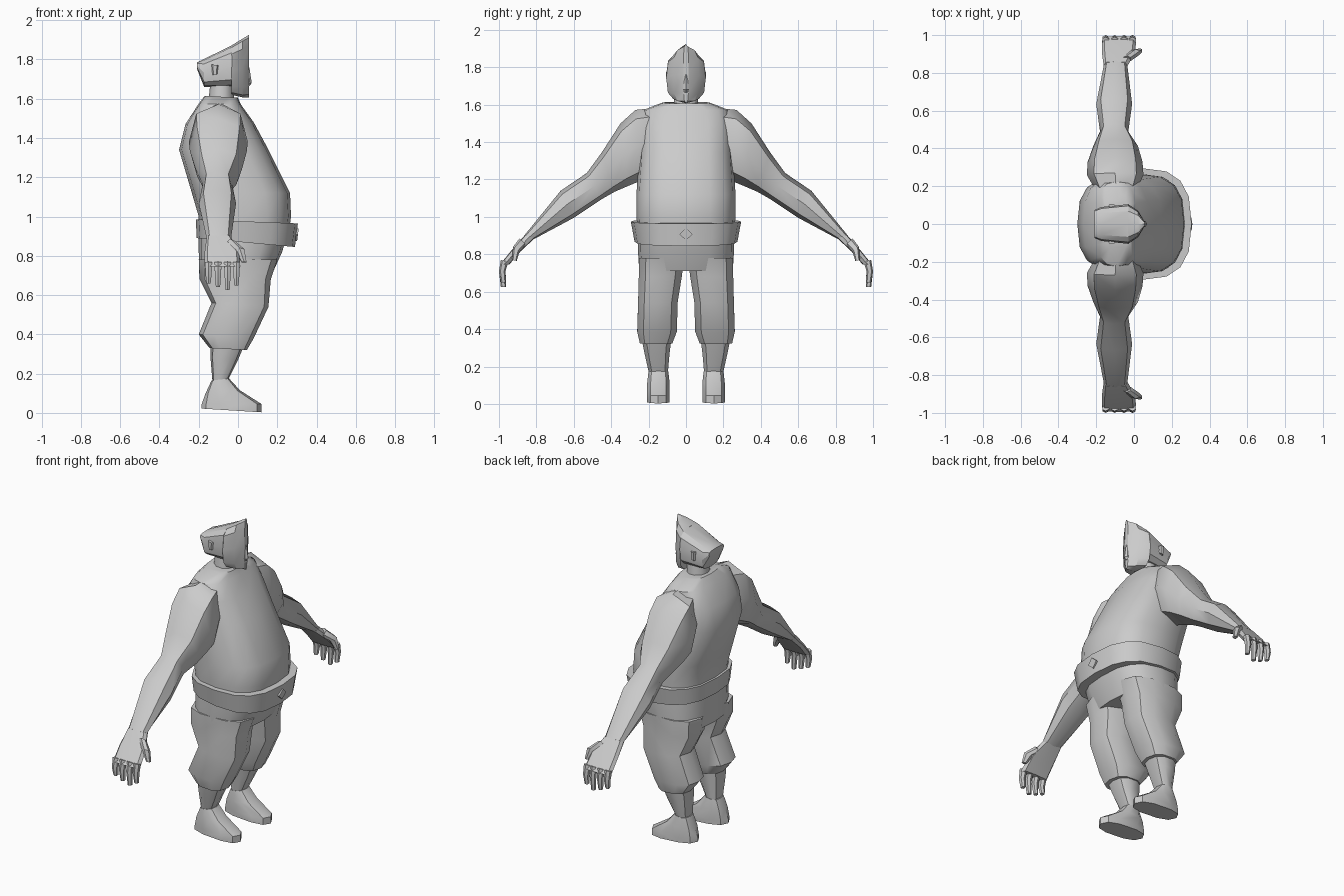
import bpy, bmesh
from math import cos, sin, pi, radians
from mathutils import Vector

cube = bpy.data.objects.get("Cube")
if cube:
    bpy.data.objects.remove(cube, do_unlink=True)

grey = bpy.data.materials.new("plain grey")
grey.use_nodes = True
COLOUR = (0.6, 0.6, 0.6, 1)
grey.diffuse_color = COLOUR
grey.node_tree.nodes["Principled BSDF"].inputs["Base Color"].default_value = COLOUR


def squash(t, power):
    """Signed power, which makes an ellipse boxier as power grows."""
    return (1 if t >= 0 else -1) * abs(t) ** (2 / power)


def ring(p, q, side, n, power):
    """Rounded cross-section from p to q, reaching side to either hand."""
    p, q, side = Vector(p), Vector(q), Vector(side)
    mid, half = (p + q) / 2, (p - q) / 2
    points = []
    for i in range(n):
        a = 2 * pi * i / n
        points.append(mid + half * squash(cos(a), power) + side * squash(sin(a), power))
    return points


def loft(name, rings, mirror=False, angle=38):
    """Skin a row of rings into one closed solid."""
    bm = bmesh.new()
    rows = [[bm.verts.new(p) for p in r] for r in rings]
    n = len(rows[0])
    for a, b in zip(rows, rows[1:]):
        for i in range(n):
            j = (i + 1) % n
            bm.faces.new((a[i], a[j], b[j], b[i]))
    bm.faces.new(rows[0])
    bm.faces.new(rows[-1])
    bmesh.ops.recalc_face_normals(bm, faces=bm.faces)
    mesh = bpy.data.meshes.new(name)
    bm.to_mesh(mesh)
    bm.free()
    mesh.materials.append(grey)
    for face in mesh.polygons:
        face.use_smooth = True
    mesh.set_sharp_from_angle(angle=radians(angle))
    ob = bpy.data.objects.new(name, mesh)
    bpy.context.collection.objects.link(ob)
    if mirror:
        mod = ob.modifiers.new("Mirror", 'MIRROR')
        mod.use_axis = (False, True, False)
        mod.use_mirror_merge = False
    return ob


def trunk(name, rows, n=16, power=2.7):
    """Central part: rows of front x, front z, back x, back z, half width."""
    return loft(name, [ring((xf, 0, zf), (xb, 0, zb), (0, w, 0), n, power)
                       for xf, zf, xb, zb, w in rows])


def leg_part(name, rows, n=10, power=2.6):
    """Paired part: rows of front x, z, back x, z, inner y, outer y."""
    return loft(name, [ring((xf, (a + b) / 2, zf), (xb, (a + b) / 2, zb),
                            (0, (b - a) / 2, 0), n, power)
                       for xf, zf, xb, zb, a, b in rows], True)


def arm_part(name, rows, n=8, power=2.4):
    """Paired part: rows of top y, z, bottom y, z, back x, front x."""
    return loft(name, [ring(((a + b) / 2, yt, zt), ((a + b) / 2, yb, zb),
                            ((b - a) / 2, 0, 0), n, power)
                       for yt, zt, yb, zb, a, b in rows], True)


# Body in its sleeveless vest
trunk("vest", [
    (.255, .88, -.205, .90, .255),
    (.27, 1.0, -.20, 1.0, .265),
    (.265, 1.12, -.235, 1.12, .265),
    (.15, 1.35, -.30, 1.34, .25),
    (.08, 1.48, -.268, 1.47, .245),
    (.015, 1.57, -.20, 1.575, .225),
    (0, 1.605, -.17, 1.615, .13)])

# Belt, dipping at the front, with its buckle plate
trunk("belt", [
    (.29, .845, -.21, .89, .275),
    (.305, .965, -.215, .985, .295)])
loft("buckle", [ring((x + .001, 0, .875), (x + .009, 0, .94), (0, .035, 0), 4, 2)
                for x in (.29, .3)], angle=20)

# Baggy trousers
trunk("trouser_seat", [
    (.245, .89, -.20, .92, .257),
    (.225, .82, -.20, .82, .257),
    (.175, .71, -.198, .71, .25)])
leg_part("trouser_legs", [
    (.20, .78, -.20, .78, .005, .257),
    (.167, .68, -.195, .68, .018, .257),
    (.155, .54, -.135, .56, .04, .26),
    (.08, .38, -.20, .40, .045, .265),
    (.045, .32, -.145, .33, .07, .25)])
leg_part("shins", [
    (.03, .34, -.14, .36, .075, .24),
    (0, .27, -.14, .28, .085, .225),
    (-.05, .17, -.13, .16, .095, .2)])
leg_part("shoes", [
    (-.045, .175, -.135, .165, .092, .203),
    (.01, .115, -.165, .10, .085, .21),
    (.12, .045, -.185, .045, .085, .212),
    (.12, .003, -.185, .022, .085, .212)])

# Arms from shoulder to wrist
arm_part("arms", [
    (.19, 1.58, .19, 1.22, -.21, .02),
    (.27, 1.572, .25, 1.19, -.25, .05),
    (.35, 1.50, .31, 1.165, -.245, .045),
    (.45, 1.345, .38, 1.135, -.215, .02),
    (.53, 1.235, .45, 1.095, -.18, -.03),
    (.67, 1.14, .60, .995, -.20, -.01),
    (.865, .90, .815, .88, -.16, -.035)])

# Hands: palm, four fingers and thumb
arm_part("palms", [
    (.86, .905, .81, .885, -.16, -.035),
    (.93, .825, .885, .815, -.17, .005),
    (.995, .745, .945, .745, -.17, .012)], power=4)
FINGERS = [(-.15, .66), (-.102, .64), (-.053, .625), (-.008, .65)]
for i, (x, tip) in enumerate(FINGERS):
    arm_part("fingers_%d" % (i + 1), [
        (.99, .77, .95, .76, x - .02, x + .02),
        (1.0, .71, .965, .71, x - .018, x + .018),
        (.99, tip, .962, tip, x - .012, x + .012)], n=6)
arm_part("thumbs", [
    (.89, .885, .855, .85, -.06, -.015),
    (.925, .84, .89, .815, -.02, .035),
    (.93, .77, .905, .765, .018, .045)], n=6)

# Neck and head, the head running from its low back to a sharp face ridge
trunk("neck", [
    (-.02, 1.58, -.15, 1.59, .07),
    (-.025, 1.69, -.14, 1.69, .06)], n=10, power=2)


def head_part(name, rows):
    """Rows of x, top z, bottom z, half width."""
    return loft(name, [ring((x, 0, t), (x, 0, b), (0, w, 0), 12, 3.2)
                       for x, t, b, w in rows], angle=30)


head_part("head", [
    (-.208, 1.785, 1.75, .075),
    (-.172, 1.803, 1.66, .09),
    (-.03, 1.872, 1.66, .105)])
head_part("face", [
    (-.032, 1.872, 1.62, .106),
    (.022, 1.905, 1.607, .07),
    (.055, 1.925, 1.607, .014)])
trunk("nose", [
    (.058, 1.76, .03, 1.76, .008),
    (.07, 1.68, .03, 1.68, .018),
    (.058, 1.665, .03, 1.665, .014)], n=6, power=2)
leg_part("ears", [
    (-.10, 1.77, -.135, 1.775, .085, .108),
    (-.105, 1.725, -.13, 1.72, .085, .106)], n=6)
